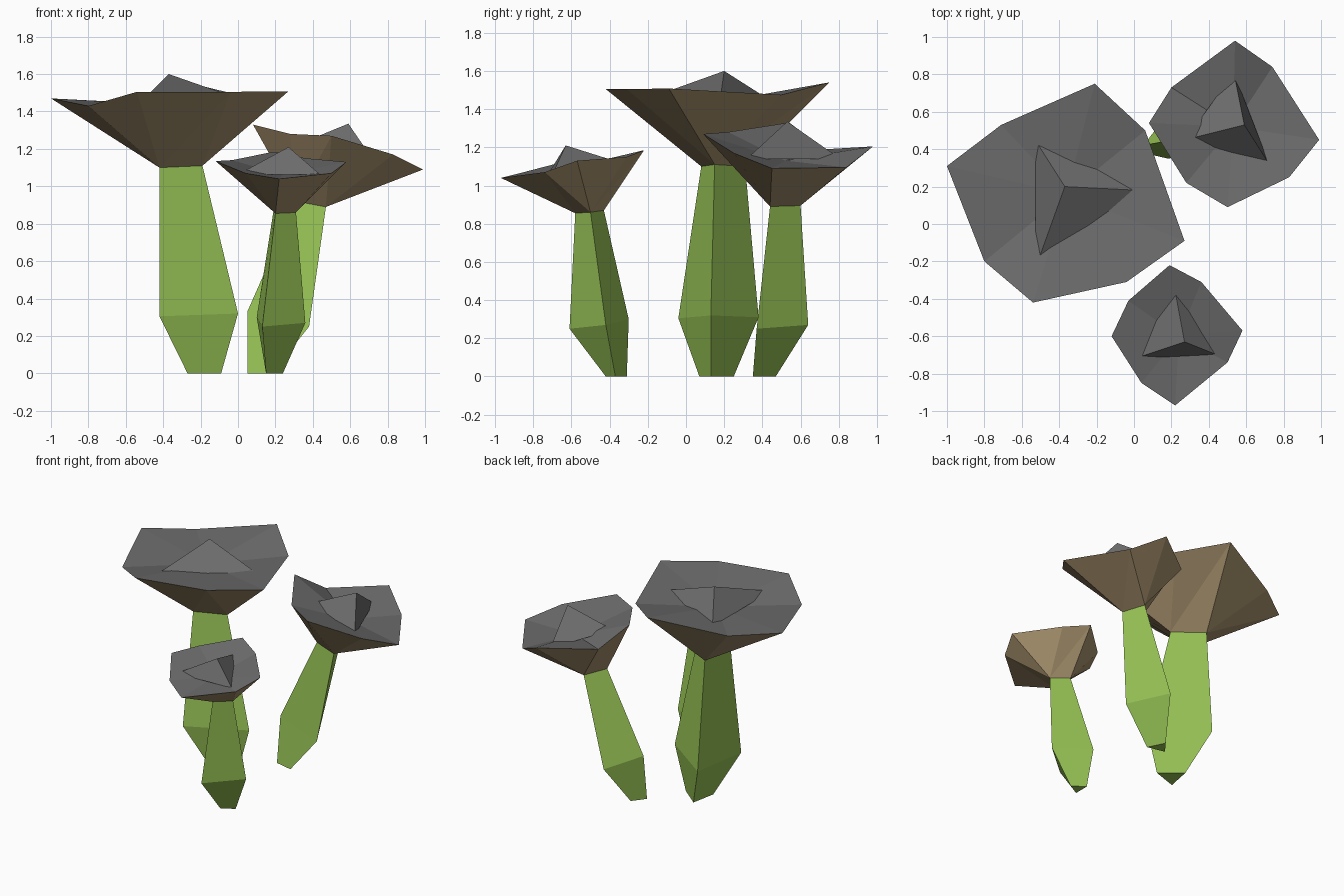
import bpy, bmesh, math
from mathutils import Vector

if "Cube" in bpy.data.objects:
    bpy.data.objects.remove(bpy.data.objects["Cube"])


def material(name, colour):
    m = bpy.data.materials.new(name)
    m.diffuse_color = (*colour, 1)
    m.use_nodes = True
    m.node_tree.nodes["Principled BSDF"].inputs["Base Color"].default_value = m.diffuse_color
    return m


GREEN = material("stem green", (0.30, 0.53, 0.088))
BROWN = material("gill brown", (0.385, 0.285, 0.155))
GREY = material("cap grey", (0.15, 0.15, 0.15))


def finish(bm, name, mats):
    bmesh.ops.recalc_face_normals(bm, faces=bm.faces)
    mesh = bpy.data.meshes.new(name)
    bm.to_mesh(mesh)
    bm.free()
    for m in mats:
        mesh.materials.append(m)
    ob = bpy.data.objects.new(name, mesh)
    bpy.context.collection.objects.link(ob)


def stem(name, rings):
    # three-sided stem lofted through bottom, bulge and top triangles
    bm = bmesh.new()
    vs = [[bm.verts.new(p) for p in r] for r in rings]
    for lo, hi in zip(vs, vs[1:]):
        for i in range(3):
            j = (i + 1) % 3
            bm.faces.new((lo[i], lo[j], hi[j], hi[i]))
    bm.faces.new(vs[0])
    bm.faces.new(vs[-1])
    finish(bm, name, [GREEN])


def cap(name, base, rim, hollow):
    # brown funnel from the stem triangle to the rim, grey sunken top
    bm = bmesh.new()
    low = [bm.verts.new(p) for p in base]
    top = [bm.verts.new(p) for p in rim]
    mid = bm.verts.new(hollow)
    c = sum((Vector(p) for p in base), Vector()) / 3

    def nearest(v):
        d = (v.co - c).xy.normalized()
        return max(low, key=lambda b: (b.co - c).xy.normalized().dot(d))

    for a, b in zip(top, top[1:] + top[:1]):
        bm.faces.new((a, b, mid)).material_index = 1
        p, q = nearest(a), nearest(b)
        bm.faces.new((p, b, a))
        if p != q:
            bm.faces.new((p, q, b))
    bm.faces.new(low)
    finish(bm, name, [BROWN, GREY])


def peak(name, apex, corners):
    # small pyramid poking out of the hollow, sunk a little below it
    bm = bmesh.new()
    a = Vector(apex)
    t = bm.verts.new(a)
    vs = [bm.verts.new(a + (Vector(p) - a) * 1.12) for p in corners]
    for i in range(3):
        bm.faces.new((t, vs[i], vs[(i + 1) % 3]))
    bm.faces.new(vs)
    finish(bm, name, [GREY])


def mushroom(name, rings, rim, hollow, apex, corners):
    stem(name + "_stem", rings)
    cap(name + "_cap", rings[-1], rim, hollow)
    peak(name + "_cap_peak", apex, corners)


mushroom("large",
         [[(-.27, .07, 0), (-.09, .13, 0), (-.235, .25, 0)],
          [(-.42, -.04, .305), (0, .13, .32), (-.36, .38, .31)],
          [(-.42, .08, 1.10), (-.19, .15, 1.11), (-.37, .31, 1.10)]],
         [(-1, .31, 1.47), (-.80, -.20, 1.43), (-.54, -.42, 1.505), (-.04, -.31, 1.505),
          (.27, -.09, 1.508), (.06, .50, 1.475), (-.21, .75, 1.54), (-.71, .53, 1.455)],
         (-.36, .16, 1.435), (-.37, .20, 1.60),
         [(-.51, .42, 1.46), (-.51, -.19, 1.46), (.03, .18, 1.46)])

mushroom("medium",
         [[(.05, .38, 0), (.18, .35, 0), (.12, .47, 0)],
          [(.05, .42, .33), (.38, .37, .25), (.22, .64, .27)],
          [(.31, .47, .92), (.47, .44, .89), (.41, .60, .895)]],
         [(.54, .98, 1.205), (.20, .73, 1.19), (.08, .54, 1.33), (.28, .22, 1.28),
          (.50, .09, 1.27), (.83, .25, 1.17), (.99, .45, 1.09), (.74, .84, 1.095)],
         (.53, .52, 1.13), (.59, .53, 1.335),
         [(.54, .78, 1.16), (.31, .46, 1.22), (.71, .34, 1.16)])

mushroom("small",
         [[(.15, -.42, 0), (.24, -.37, 0), (.15, -.31, 0)],
          [(.13, -.61, .25), (.36, -.42, .27), (.10, -.30, .30)],
          [(.20, -.58, .855), (.31, -.50, .86), (.19, -.43, .87)]],
         [(.19, -.22, 1.185), (-.03, -.41, 1.14), (-.12, -.60, 1.135), (.04, -.85, 1.07),
          (.22, -.97, 1.04), (.50, -.74, 1.07), (.58, -.57, 1.13), (.36, -.31, 1.15)],
         (.24, -.60, 1.06), (.27, -.63, 1.21),
         [(.22, -.36, 1.125), (.03, -.71, 1.08), (.42, -.69, 1.08)])
